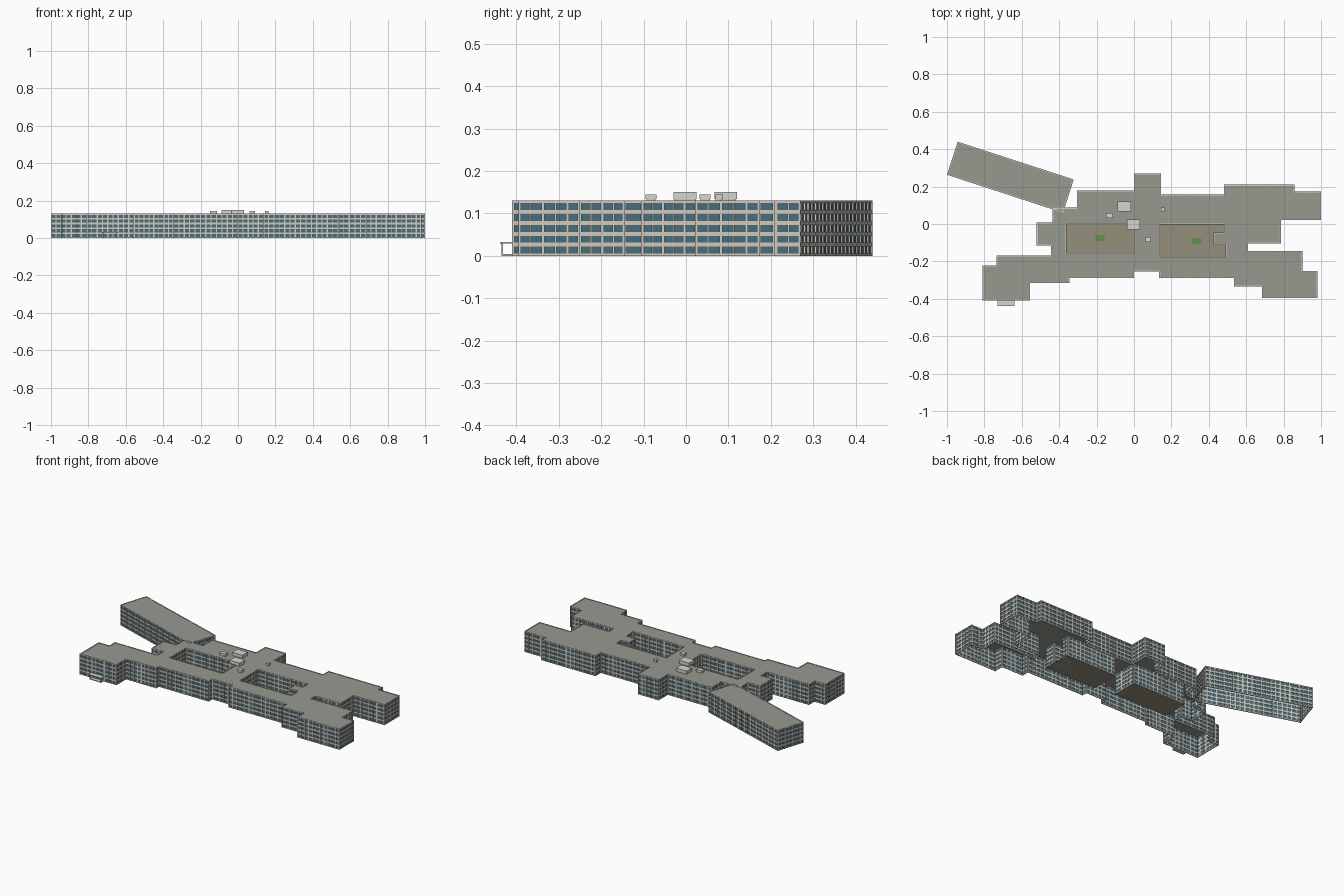
import bpy, bmesh, math
from mathutils import Vector

if "Cube" in bpy.data.objects:
    bpy.data.objects.remove(bpy.data.objects["Cube"])

H, FLOORS, BAY = 0.13, 5, 0.028
FH = 0.128 / FLOORS


def mat(name, *rgb):
    m = bpy.data.materials.new(name)
    m.diffuse_color = (*rgb, 1)
    m.use_nodes = True
    m.node_tree.nodes["Principled BSDF"].inputs["Base Color"].default_value = m.diffuse_color
    return m


CONCRETE = mat("concrete", 0.62, 0.60, 0.53)
GLASS = mat("glass", 0.07, 0.15, 0.19)
ROOF = mat("roofing", 0.31, 0.32, 0.28)
PAVING = mat("paving", 0.30, 0.28, 0.20)
GRASS = mat("grass", 0.12, 0.28, 0.08)
UNIT = mat("plant_metal", 0.66, 0.67, 0.62)


def finish(name, bm, material):
    me = bpy.data.meshes.new(name)
    bm.to_mesh(me)
    bm.free()
    me.materials.append(material)
    ob = bpy.data.objects.new(name, me)
    bpy.context.collection.objects.link(ob)
    return ob


def add_box(bm, o, d, n, s0, s1, t0, t1, z0, z1):
    """Box along direction d (s range), inward normal n (t range)."""
    v = [bm.verts.new((*(o + d * s + n * t), z))
         for z in (z0, z1) for s, t in ((s0, t0), (s1, t0), (s1, t1), (s0, t1))]
    for f in ((3, 2, 1, 0), (4, 5, 6, 7), (0, 1, 5, 4), (1, 2, 6, 5), (2, 3, 7, 6), (3, 0, 4, 7)):
        bm.faces.new([v[i] for i in f])


def box(name, x0, x1, y0, y1, z0, z1, material):
    bm = bmesh.new()
    add_box(bm, Vector((0, 0)), Vector((1, 0)), Vector((0, 1)), x0, x1, y0, y1, z0, z1)
    return finish(name, bm, material)


def oriented(pts, ccw):
    area = sum(a[0] * b[1] - b[0] * a[1] for a, b in zip(pts, pts[1:] + pts[:1]))
    return [Vector(p) for p in (pts if (area > 0) == ccw else pts[::-1])]


def facade(name, pts, ccw=True):
    """Glass skin, floor bands and piers along a closed outline."""
    pts = oriented(pts, ccw)
    frame, glass = bmesh.new(), bmesh.new()
    for a, b in zip(pts, pts[1:] + pts[:1]):
        L = (b - a).length
        d = (b - a) / L
        n = Vector((-d.y, d.x))
        p, q = a + n * 0.004, b + n * 0.004
        glass.faces.new([glass.verts.new(c) for c in
                         ((*p, 0), (*q, 0), (*q, H - 0.003), (*p, H - 0.003))])
        for k in range(FLOORS + 1):
            z = k * FH
            add_box(frame, a, d, n, 0, L, 0.001, 0.0055, max(0, z - 0.004), min(H, z + 0.0052))
        bays = max(1, round(L / BAY))
        for i in range(bays + 1):
            s = i * L / bays
            w = 0.0036 if i % 2 == 0 else 0.0022
            add_box(frame, a, d, n, max(0, s - w), min(L, s + w), 0, 0.006, 0, H)
    finish(name + "_glass", glass, GLASS)
    finish(name + "_frame", frame, CONCRETE)


def roof(name, z, outer, holes=()):
    bm = bmesh.new()
    for loop in [outer, *holes]:
        vs = [bm.verts.new((x, y, z)) for x, y in loop]
        for a, b in zip(vs, vs[1:] + vs[:1]):
            bm.edges.new((a, b))
    bmesh.ops.triangle_fill(bm, edges=bm.edges[:], use_beauty=True, normal=(0, 0, 1))
    for f in bm.faces:
        f.normal_update()
        if f.normal.z < 0:
            f.normal_flip()
    finish(name, bm, ROOF)


# Main block outline
main = [(-0.81, -0.41), (-0.555, -0.41), (-0.555, -0.315), (-0.345, -0.315), (-0.345, -0.29),
        (0, -0.29), (0, -0.255), (0.135, -0.255), (0.135, -0.288), (0.535, -0.288),
        (0.535, -0.335), (0.685, -0.335), (0.685, -0.395), (0.98, -0.395), (0.98, -0.25),
        (0.9, -0.25), (0.9, -0.145), (0.61, -0.145), (0.61, -0.105), (0.785, -0.105),
        (0.785, 0.022), (1, 0.022), (1, 0.173), (0.857, 0.173), (0.857, 0.21), (0.48, 0.21),
        (0.48, 0.157), (0.145, 0.157), (0.145, 0.27), (0, 0.27), (0, 0.18), (-0.305, 0.18),
        (-0.305, 0.087), (-0.435, 0.087), (-0.435, 0.007), (-0.52, 0.007), (-0.52, -0.115),
        (-0.443, -0.115), (-0.443, -0.168), (-0.735, -0.168), (-0.735, -0.222), (-0.81, -0.222)]
# Courtyard outlines
court_left = [(-0.362, 0), (0, 0), (0, -0.155), (-0.362, -0.155)]
court_right = [(0.14, -0.002), (0.48, -0.002), (0.48, -0.045), (0.425, -0.045),
               (0.425, -0.112), (0.49, -0.112), (0.49, -0.177), (0.14, -0.177)]
# Angled wing outline
wing = [(-1, 0.263), (-0.379, 0.06), (-0.322, 0.238), (-0.943, 0.44)]

facade("main_wall", main)
facade("left_courtyard_wall", court_left, False)
facade("right_courtyard_wall", court_right, False)
facade("angled_wing_wall", wing)
roof("main_roof", 0.128, main, [court_left, court_right])
roof("angled_wing_roof", 0.1284, wing)

# Courtyard paving and lawns
box("left_courtyard_floor", -0.362, 0, -0.155, 0, 0, 0.002, PAVING)
box("right_courtyard_floor", 0.14, 0.49, -0.177, -0.002, 0, 0.002, PAVING)
box("left_lawn", -0.205, -0.157, -0.09, -0.06, 0.002, 0.004, GRASS)
box("right_lawn", 0.307, 0.357, -0.106, -0.076, 0.002, 0.004, GRASS)

# Rooftop plant units on small plinths
for i, (x0, x1, y0, y1, z) in enumerate([
        (-0.088, -0.016, 0.067, 0.12, 0.15), (-0.038, 0.032, -0.03, 0.025, 0.15),
        (-0.15, -0.111, 0.032, 0.058, 0.144), (0.145, 0.164, 0.068, 0.087, 0.144),
        (0.062, 0.09, -0.095, -0.07, 0.144)]):
    box(f"plant_unit_{i}", x0, x1, y0, y1, 0.134, z, UNIT)
    box(f"plant_plinth_{i}", x0 + 0.002, x1 - 0.002, y0 + 0.002, y1 - 0.002, 0.128, 0.134, CONCRETE)

# Entrance canopy, posts and step
box("canopy_slab", -0.73, -0.64, -0.439, -0.41, 0.029, 0.033, UNIT)
box("entrance_step", -0.725, -0.645, -0.433, -0.41, 0, 0.004, CONCRETE)
for x in (-0.724, -0.65):
    box("canopy_post", x, x + 0.004, -0.435, -0.431, 0, 0.03, CONCRETE)
